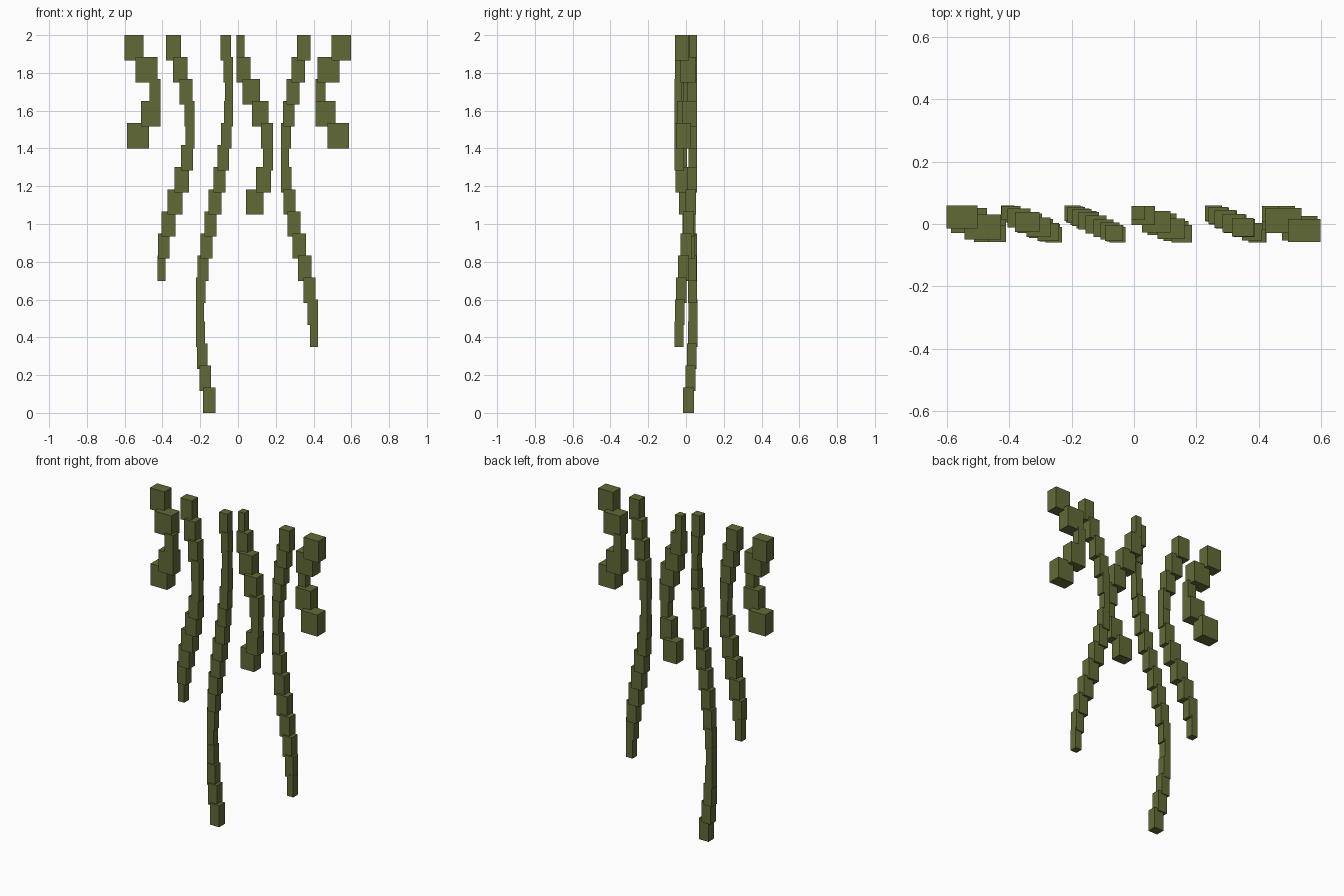
import bpy
import bmesh
from math import sin, radians
from mathutils import Vector, Matrix

default_cube = bpy.data.objects.get("Cube")
if default_cube:
    bpy.data.objects.remove(default_cube, do_unlink=True)

TOP = 2.0
SEGMENT_DROP = 1.982 / 17                  # vertical step between path points
SWAY = Vector((0.078, -0.0375, 0))         # diagonal swing of each vine
PADDING = Vector((0.021, 0.0225, 0.009))   # thickness around the path
SWING_ANGLE = radians(305)                 # total swing from top to tip

# Olive leaf colour
olive = bpy.data.materials.new("olive_green")
olive.use_nodes = True
colour = (0.122, 0.144, 0.037, 1)
olive.diffuse_color = colour
shader = next(n for n in olive.node_tree.nodes if n.type == "BSDF_PRINCIPLED")
shader.inputs["Base Color"].default_value = colour


def path_point(centre_x, phase, index, count):
    """Point on the swaying centre line of a vine."""
    swing = sin(radians(phase) + SWING_ANGLE * index / count)
    height = TOP - PADDING.z - index * SEGMENT_DROP
    return Vector((centre_x, 0, height)) + SWAY * swing


def add_segment(bm, start, end):
    """Upright block that encloses one stretch of the path."""
    span = Vector([abs(a - b) for a, b in zip(start, end)])
    size = span + PADDING * 2
    matrix = Matrix.Translation((start + end) / 2) @ Matrix.Diagonal(size).to_4x4()
    bmesh.ops.create_cube(bm, size=1, matrix=matrix)


def build_vine(name, centre_x, phase, count):
    bm = bmesh.new()
    points = [path_point(centre_x, phase, i, count) for i in range(count + 1)]
    for start, end in zip(points, points[1:]):
        add_segment(bm, start, end)
    mesh = bpy.data.meshes.new(name)
    bm.to_mesh(mesh)
    bm.free()
    mesh.materials.append(olive)
    vine = bpy.data.objects.new(name, mesh)
    bpy.context.collection.objects.link(vine)


# Hanging vines, from the model's right to its left: centre, phase, segments
build_vine("outer_right_vine", -0.505, -74, 5)
build_vine("middle_right_vine", -0.329, -24, 11)
build_vine("inner_right_vine", -0.125, 43, 17)
build_vine("inner_left_vine", 0.087, -108, 8)
build_vine("middle_left_vine", 0.326, 152, 14)
build_vine("outer_left_vine", 0.503, 110, 5)
